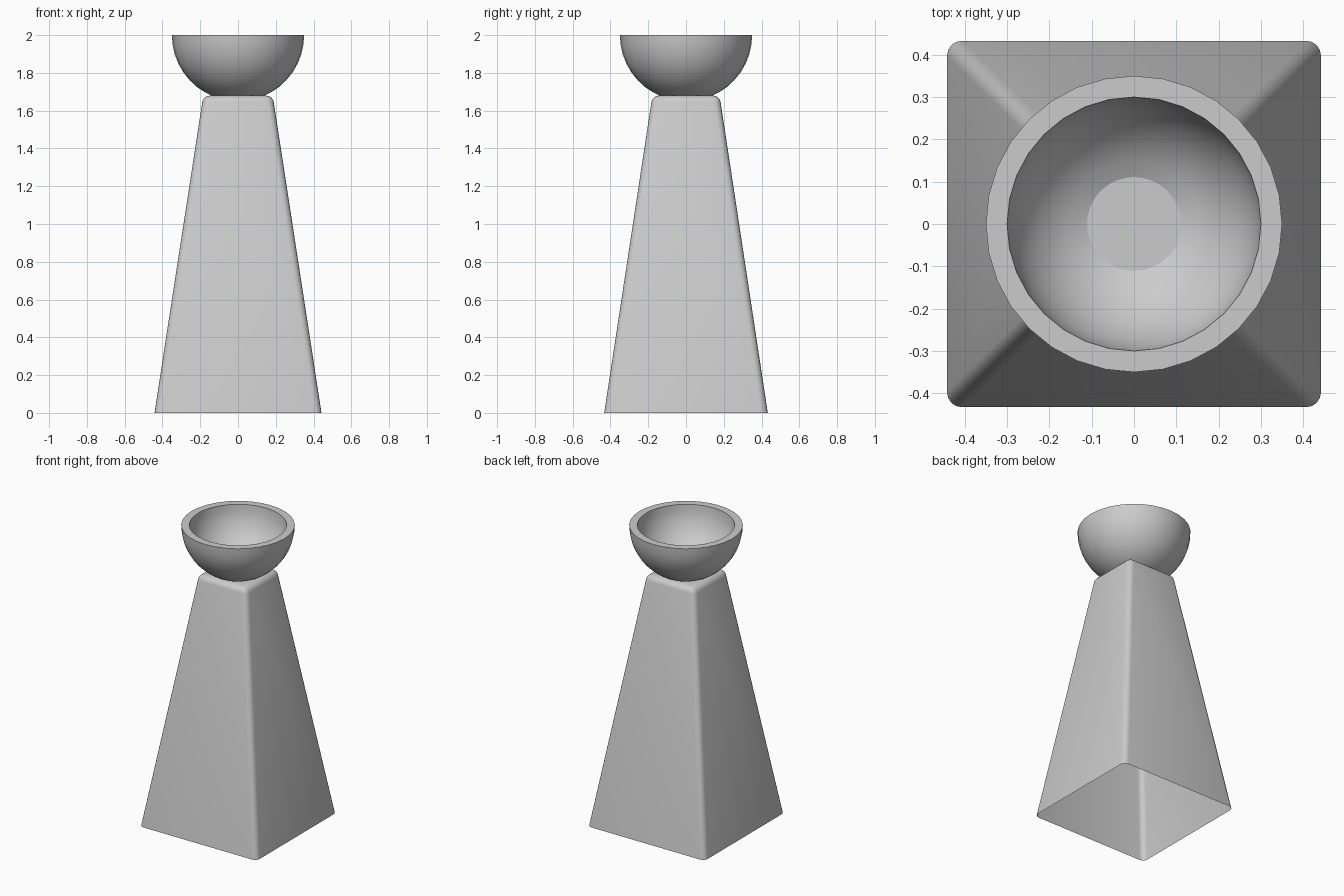
import bpy, bmesh
from math import sin, cos, pi, radians

if "Cube" in bpy.data.objects:
    bpy.data.objects.remove(bpy.data.objects["Cube"])


def finish(name, bm, angle):
    mesh = bpy.data.meshes.new(name)
    bm.to_mesh(mesh)
    bm.free()
    ob = bpy.data.objects.new(name, mesh)
    bpy.context.collection.objects.link(ob)
    bpy.ops.object.select_all(action='DESELECT')
    ob.select_set(True)
    bpy.context.view_layer.objects.active = ob
    bpy.ops.object.shade_smooth_by_angle(angle=radians(angle))
    return ob


# Tapered pedestal: rounded corners and top edge, open underneath
bm = bmesh.new()
bmesh.ops.create_cube(bm, size=2)
for v in bm.verts:
    top = v.co.z > 0
    hx, hy = (0.184, 0.178) if top else (0.442, 0.433)
    v.co = (v.co.x * hx, v.co.y * hy, 1.68 if top else 0)
edges = [e for e in bm.edges if max(v.co.z for v in e.verts) > 1]
bmesh.ops.bevel(bm, geom=edges, offset=0.035, offset_type='OFFSET',
                segments=4, profile=0.5, affect='EDGES')
bm.normal_update()
bottom = [f for f in bm.faces if f.normal.z < -0.9]
bmesh.ops.delete(bm, geom=bottom, context='FACES_ONLY')
loose = [e for e in bm.edges if not e.link_faces]
bmesh.ops.delete(bm, geom=loose, context='EDGES')
finish("pedestal", bm, 30)

# Thick half-sphere bowl with a flat base and flat inner floor
bm = bmesh.new()
SEG, RINGS = 32, 8
start = radians(21.7)


def arc(r):
    angles = [start + (pi / 2 - start) * i / RINGS for i in range(RINGS + 1)]
    return [(r * sin(a), 2 - r * cos(a)) for a in angles]


profile = arc(0.35) + arc(0.30)[::-1]
rings = [[bm.verts.new((r * cos(2 * pi * k / SEG), r * sin(2 * pi * k / SEG), z))
          for k in range(SEG)] for r, z in profile]
for a, b in zip(rings, rings[1:]):
    for k in range(SEG):
        n = (k + 1) % SEG
        bm.faces.new((a[k], a[n], b[n], b[k]))
bm.faces.new(rings[0][::-1])
bm.faces.new(rings[-1])
bmesh.ops.recalc_face_normals(bm, faces=bm.faces[:])
finish("bowl", bm, 20)
